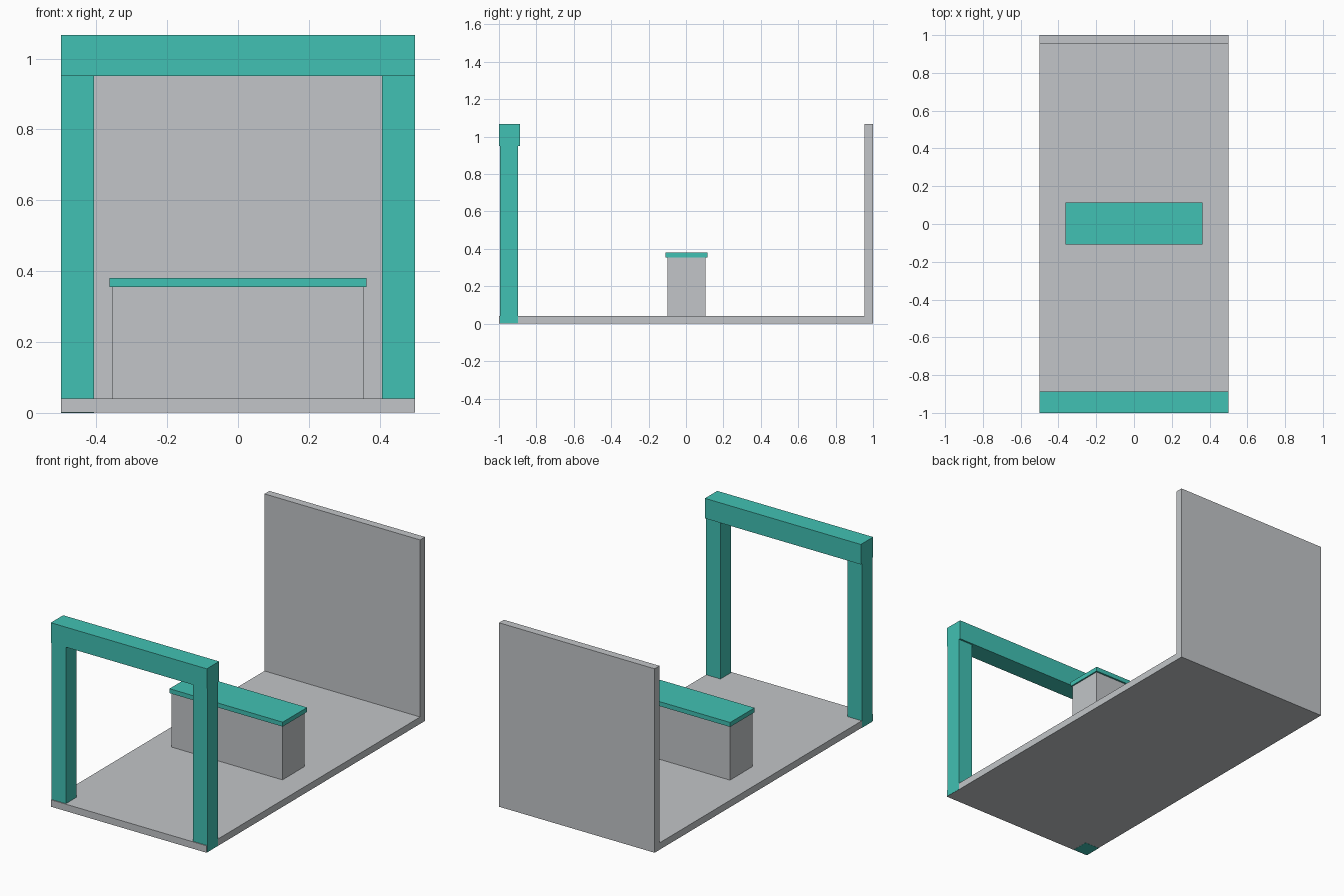
import bpy
import bmesh
from mathutils import Vector

cube = bpy.data.objects.get("Cube")
if cube:
    bpy.data.objects.remove(cube, do_unlink=True)


def material(name, colour):
    mat = bpy.data.materials.new(name)
    mat.use_nodes = True
    mat.diffuse_color = colour
    mat.node_tree.nodes["Principled BSDF"].inputs["Base Color"].default_value = colour
    return mat


grey = material("light grey", (0.54, 0.56, 0.58, 1))
teal = material("teal", (0.053, 0.533, 0.451, 1))


def box(name, mat, low, high):
    """Axis-aligned box between two opposite corners."""
    low, high = Vector(low), Vector(high)
    bm = bmesh.new()
    bmesh.ops.create_cube(bm, size=1)
    for v in bm.verts:
        v.co = (low + high) / 2 + v.co * (high - low)
    mesh = bpy.data.meshes.new(name)
    bm.to_mesh(mesh)
    bm.free()
    mesh.materials.append(mat)
    obj = bpy.data.objects.new(name, mesh)
    bpy.context.collection.objects.link(obj)
    return obj


floor_top, height = 0.041, 1.067

# Floor slab and back wall
box("floor", grey, (-0.499, -1, 0.001), (0.499, 1, floor_top))
box("back_wall", grey, (-0.499, 0.955, floor_top), (0.499, 1, height))

# Entrance frame: posts run down through the floor, the beam rests on them
beam_bottom = 0.951
box("right_post", teal, (-0.5, -0.995, 0), (-0.407, -0.897, beam_bottom))
box("left_post", teal, (0.407, -0.995, 0.002), (0.5, -0.897, beam_bottom))
box("beam", teal, (-0.5, -1, beam_bottom), (0.5, -0.887, height))

# Counter with an overhanging top
counter_top = 0.355
box("counter", grey, (-0.355, -0.1, floor_top), (0.355, 0.104, counter_top))
box("countertop", teal, (-0.363, -0.109, counter_top), (0.363, 0.114, 0.381))
